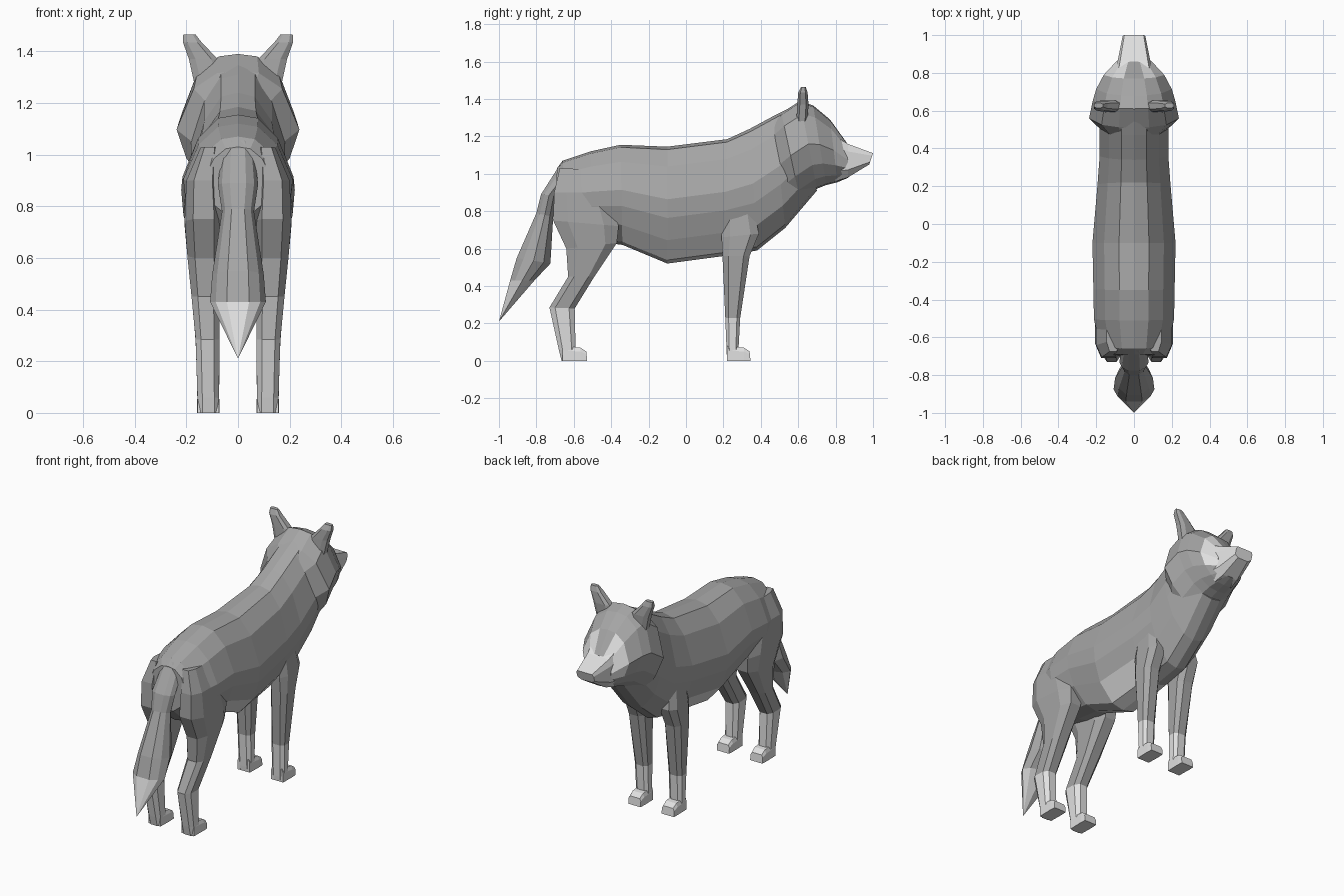
import bpy, bmesh


def material(name, v):
    m = bpy.data.materials.new(name)
    m.diffuse_color = (v, v, v, 1)
    return m


GREY = material("grey fur", 0.38)
LIGHT = material("light fur", 0.75)


def mirrored(half):
    return half + [(-a, b) for a, b in half[-2:0:-1]]


# Unit cross-sections (across, along)
BARREL = mirrored([(0, 1), (.36, .95), (.72, .66), (1, .1), (.96, -.22), (.79, -.6), (.36, -.94), (0, -1)])
HEAD = mirrored([(0, 1), (.34, .96), (.72, .7), (1, .02), (.84, -.46), (.58, -.78), (.3, -.97), (0, -1)])
MUZZLE = [(.85, 1), (1, .55), (1, -.55), (.6, -1), (-.6, -1), (-1, -.55), (-1, .55), (-.85, 1)]
CHAMFER = [(.55, 1), (1, .55), (1, -.55), (.55, -1), (-.55, -1), (-1, -.55), (-1, .55), (-.55, 1)]
DIAMOND = [(.4, 1), (.8, .6), (1, 0), (.75, -.6), (0, -1), (-.75, -.6), (-1, 0), (-.8, .6), (-.4, 1)]


def loft(name, section, rings, light=None, side=1):
    """Each ring: y1, z1, y2, z2 (opposite ends in the side plane), half width, centre x."""
    bm = bmesh.new()
    loops = []
    for r in rings:
        y1, z1, y2, z2, w = r[:5]
        cx = r[5] if len(r) > 5 else 0
        loop = []
        for a, b in section:
            t = (b + 1) / 2
            loop.append(bm.verts.new((side * (cx + w * a), y2 + (y1 - y2) * t, z2 + (z1 - z2) * t)))
        loops.append(loop)
    n = len(section)
    for p, q in zip(loops, loops[1:]):
        for i in range(n):
            j = (i + 1) % n
            bm.faces.new((p[i], p[j], q[j], q[i]))
    bm.faces.new(loops[0])
    bm.faces.new(loops[-1][::-1])
    bmesh.ops.remove_doubles(bm, verts=bm.verts, dist=0.0005)
    bmesh.ops.recalc_face_normals(bm, faces=bm.faces)
    if light:
        for f in bm.faces:
            if light(f.calc_center_median()):
                f.material_index = 1
    me = bpy.data.meshes.new(name)
    bm.to_mesh(me)
    bm.free()
    me.materials.append(GREY)
    me.materials.append(LIGHT)
    ob = bpy.data.objects.new(name, me)
    bpy.context.collection.objects.link(ob)
    return ob


# Body, from rump to neck, with light belly
loft("body", BARREL, [
    (-.69, 1.03, -.70, .76, .13),
    (-.66, 1.07, -.62, .67, .18),
    (-.51, 1.12, -.50, .64, .212),
    (-.35, 1.155, -.34, .62, .215),
    (-.10, 1.145, -.10, .52, .22),
    (.22, 1.185, .20, .56, .193),
    (.34, 1.24, .38, .59, .182),
    (.47, 1.31, .53, .71, .182),
    (.59, 1.37, .70, .91, .18)],
    light=lambda c: -.35 < c.y < .2 and c.z < .665)

# Head with cheek ruff; light patches around the eyes
loft("head", HEAD, [
    (.45, 1.27, .53, .80, .165),
    (.51, 1.325, .61, .86, .238),
    (.61, 1.39, .70, .92, .218),
    (.68, 1.365, .75, .94, .20),
    (.77, 1.29, .81, .955, .16),
    (.86, 1.165, .87, .98, .09)],
    light=lambda c: c.y > .78 and abs(c.x) > .05 and c.z > 1.06)

# Muzzle
loft("muzzle", MUZZLE, [
    (.80, 1.20, .80, .96, .10),
    (.865, 1.16, .865, .98, .086),
    (1.0, 1.11, .98, 1.05, .06)], light=lambda c: True)

# Tail with light tip
loft("tail", DIAMOND, [
    (-.67, 1.055, -.63, .93, .065),
    (-.775, .89, -.69, .88, .078),
    (-.80, .79, -.71, .77, .062),
    (-.905, .55, -.725, .52, .10),
    (-.94, .43, -.81, .43, .108),
    (-1.0, .21, -1.0, .21, 0)], light=lambda c: c.z < .42)

for s, label in ((1, "right"), (-1, "left")):
    # Ear
    loft(label + "_ear", CHAMFER, [
        (.65, 1.28, .59, 1.28, .06, .11),
        (.655, 1.37, .595, 1.37, .056, .134),
        (.65, 1.435, .60, 1.435, .036, .177),
        (.64, 1.465, .615, 1.465, .024, .188)], side=s)
    # Front leg
    loft(label + "_front_leg", CHAMFER, [
        (.36, .82, .20, .82, .05, .11),
        (.39, .68, .19, .66, .058, .122),
        (.34, .56, .195, .56, .056, .125),
        (.29, .23, .21, .23, .045, .117),
        (.28, .05, .218, .03, .042, .115),
        (.28, 0, .22, 0, .042, .115)], light=lambda c: c.z < .23, side=s)
    # Hind leg
    loft(label + "_hind_leg", CHAMFER, [
        (-.45, 1.02, -.675, 1.03, .035, .11),
        (-.42, .90, -.705, .90, .065, .135),
        (-.36, .72, -.71, .75, .074, .133),
        (-.37, .63, -.64, .60, .066, .13),
        (-.49, .45, -.63, .45, .055, .125),
        (-.595, .28, -.73, .285, .046, .118),
        (-.59, .05, -.68, .06, .042, .115),
        (-.59, 0, -.665, 0, .042, .115)], light=lambda c: c.z < .28, side=s)
    # Paws, lofted forward
    for part, y in (("front", .22), ("hind", -.66)):
        e = .125 if part == "front" else .132
        loft(f"{label}_{part}_paw", [(.8, 1), (1, .4), (1, -1), (-1, -1), (-1, .4), (-.8, 1)], [
            (y, .08, y, 0, .042, .115),
            (y + e - .035, .07, y + e - .035, 0, .044, .115),
            (y + e - .005, .05, y + e, 0, .042, .115)], light=lambda c: True, side=s)
